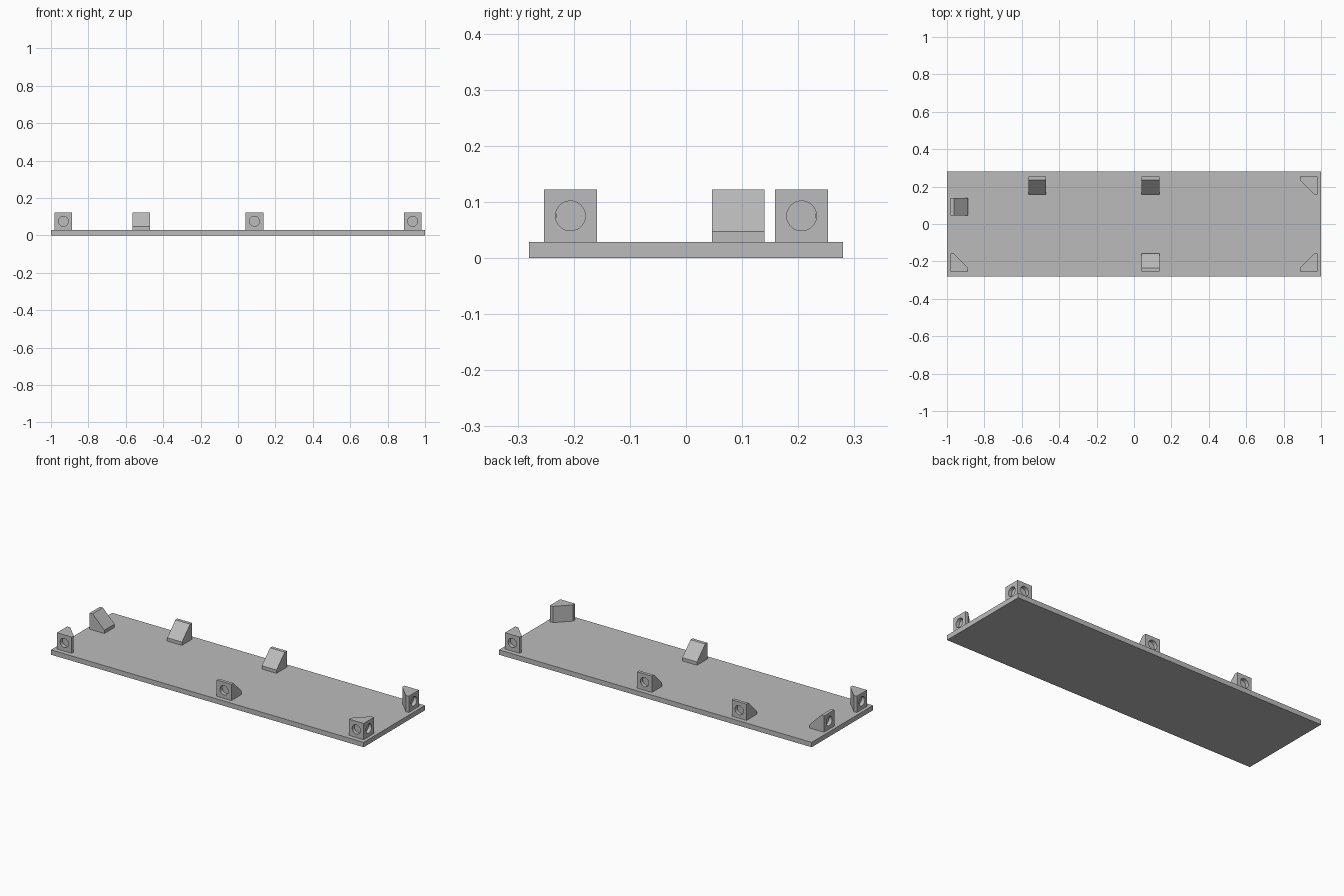
import bpy
import bmesh
from math import radians
from mathutils import Matrix, Vector

cube = bpy.data.objects.get("Cube")
if cube:
    bpy.data.objects.remove(cube, do_unlink=True)

HALF_X, HALF_Y, PLATE_TOP = 1.0, 0.28, 0.028
SIZE, LIP = 0.094, 0.019              # block size and thin end of the wedge
HOLE_R, HOLE_DEPTH = 0.0265, 0.021
OUT_X, OUT_Y = 0.981, 0.253           # outer faces of the blocks

grey = bpy.data.materials.new("plain grey")
grey.use_nodes = True
grey.diffuse_color = (0.5, 0.5, 0.5, 1)
grey.node_tree.nodes["Principled BSDF"].inputs["Base Color"].default_value = (0.5, 0.5, 0.5, 1)


def make_object(name, bm):
    bmesh.ops.recalc_face_normals(bm, faces=bm.faces)
    mesh = bpy.data.meshes.new(name)
    bm.to_mesh(mesh)
    bm.free()
    mesh.materials.append(grey)
    obj = bpy.data.objects.new(name, mesh)
    bpy.context.scene.collection.objects.link(obj)
    return obj


def hole_cutter(axis):
    """Round pocket cutter centred on the block face where axis = 0."""
    bm = bmesh.new()
    bmesh.ops.create_cone(bm, cap_ends=True, segments=48, radius1=HOLE_R,
                          radius2=HOLE_R, depth=2 * HOLE_DEPTH)
    turn = Matrix.Rotation(radians(90), 4, "X" if axis == "y" else "Y")
    middle = Vector((SIZE / 2, 0, SIZE / 2) if axis == "y" else (0, SIZE / 2, SIZE / 2))
    bm.transform(Matrix.Translation(middle) @ turn)
    cutter = make_object("hole_cutter", bm)
    cutter.hide_render = True
    return cutter


def block(name, matrix, hole_axes):
    """Prism with a cut-off corner and blind round pockets."""
    bm = bmesh.new()
    profile = [(0, 0), (SIZE, 0), (SIZE, LIP), (LIP, SIZE), (0, SIZE)]
    face = bm.faces.new([bm.verts.new((x, y, 0)) for x, y in profile])
    ext = bmesh.ops.extrude_face_region(bm, geom=[face], use_keep_orig=True)
    top = [g for g in ext["geom"] if isinstance(g, bmesh.types.BMVert)]
    bmesh.ops.translate(bm, verts=top, vec=(0, 0, SIZE))
    obj = make_object(name, bm)
    cutters = [hole_cutter(a) for a in hole_axes]
    for c in cutters:
        mod = obj.modifiers.new("hole", "BOOLEAN")
        mod.operation = "DIFFERENCE"
        mod.solver = "EXACT"
        mod.object = c
    # Keep the cut result and drop the cutters
    graph = bpy.context.evaluated_depsgraph_get()
    mesh = bpy.data.meshes.new_from_object(obj.evaluated_get(graph))
    obj.modifiers.clear()
    obj.data = mesh
    for c in cutters:
        bpy.data.objects.remove(c, do_unlink=True)
    mesh.transform(matrix)
    mesh.shade_smooth()
    mesh.set_sharp_from_angle(angle=radians(30))


def corner_block(name, sx, sy, turn):
    place = Matrix.Translation((sx * OUT_X, sy * OUT_Y, PLATE_TOP))
    block(name, place @ Matrix.Rotation(radians(turn), 4, "Z"), "xy")


def edge_wedge(name, x, y, inward):
    """Wedge whose upright face is centred at x, y and which slopes inward."""
    up, inward = Vector((0, 0, 1)), Vector(inward)
    along = up.cross(inward)
    start = Vector((x, y, PLATE_TOP)) - along * SIZE / 2
    matrix = Matrix((up, inward, along)).transposed().to_4x4()
    block(name, Matrix.Translation(start) @ matrix, "y")


# Base plate
bm = bmesh.new()
bmesh.ops.create_cube(bm, size=1)
bm.transform(Matrix.Translation((0, 0, PLATE_TOP / 2))
             @ Matrix.Diagonal((2 * HALF_X, 2 * HALF_Y, PLATE_TOP, 1)))
make_object("base_plate", bm)

# Corner blocks
corner_block("front_right_corner_block", -1, -1, 0)
corner_block("front_left_corner_block", 1, -1, 90)
corner_block("back_left_corner_block", 1, 1, 180)

# Wedges along the edges
edge_wedge("front_wedge", 0.088, -OUT_Y, (0, 1, 0))
edge_wedge("back_middle_wedge", 0.088, OUT_Y, (0, -1, 0))
edge_wedge("back_right_wedge", -0.517, OUT_Y, (0, -1, 0))
edge_wedge("right_end_wedge", -OUT_X, 0.093, (1, 0, 0))
